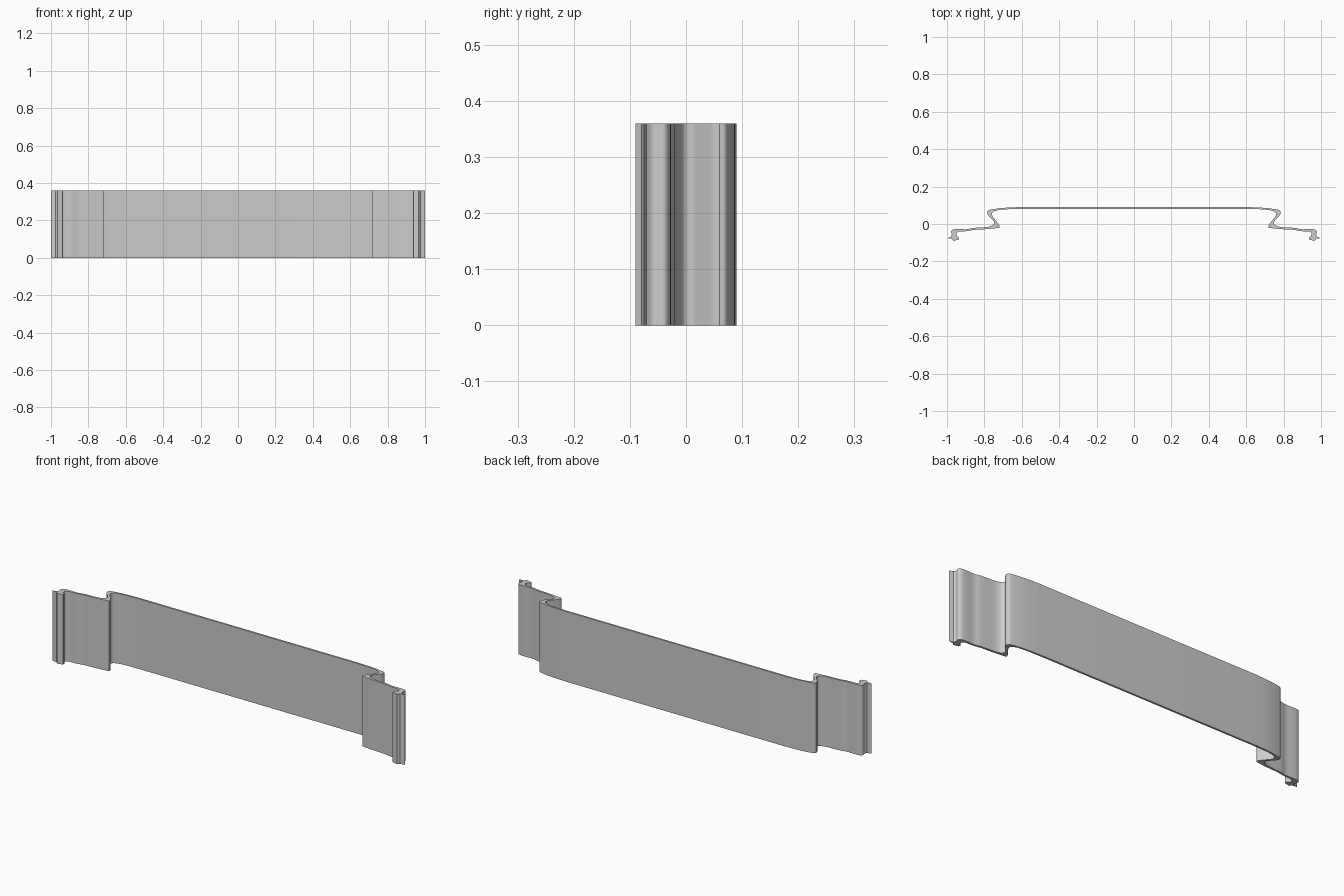
import bpy, bmesh
from mathutils import Vector

if "Cube" in bpy.data.objects:
    bpy.data.objects.remove(bpy.data.objects["Cube"])

HEIGHT = 0.36

def smooth_run(pts, steps=4):
    """Catmull-Rom curve through pts, without the last point."""
    p = [Vector(q) for q in pts]
    p = [2 * p[0] - p[1]] + p + [2 * p[-1] - p[-2]]
    out = []
    for a, b, c, d in zip(p, p[1:], p[2:], p[3:]):
        for i in range(steps):
            t = i / steps
            out.append(0.5 * (2 * b + (c - a) * t + (2 * a - 5 * b + 4 * c - d) * t * t
                              + (3 * b - a - 3 * c + d) * t ** 3))
    return out

# Right half of the strip section: smooth runs that meet at sharp corners
runs = [
    # flat back, rounded shoulder
    [(0, 0.09), (0.62, 0.09)],
    [(0.62, 0.09), (0.70, 0.086), (0.755, 0.079), (0.78, 0.072), (0.785, 0.06)],
    # outer side of the neck, back face of the flange
    [(0.785, 0.06), (0.778, 0.045), (0.755, 0.02), (0.748, 0.008), (0.755, -0.006),
     (0.785, -0.016), (0.86, -0.021), (0.895, -0.028), (0.935, -0.027),
     (0.965, -0.029), (0.978, -0.039), (0.974, -0.058), (0.98, -0.070)],
    # thin outer lip
    [(0.98, -0.070), (1.0, -0.075)],
    [(1.0, -0.075), (0.975, -0.079)],
    # hooked foot
    [(0.975, -0.079), (0.965, -0.09)],
    [(0.965, -0.09), (0.937, -0.083)],
    [(0.937, -0.083), (0.936, -0.073), (0.947, -0.064), (0.949, -0.049), (0.935, -0.040)],
    # front face of the flange and front of the neck
    [(0.935, -0.040), (0.89, -0.038), (0.85, -0.031), (0.78, -0.027), (0.72, -0.02)],
    [(0.72, -0.02), (0.72, -0.008), (0.735, 0.014), (0.757, 0.042), (0.757, 0.06),
     (0.735, 0.072), (0.69, 0.078), (0.62, 0.08)],
]
half = [q for r in runs for q in smooth_run(r, 1 if len(r) == 2 else 4)]
half += [Vector((0.62, 0.08)), Vector((0, 0.08))]

# Mirror the half section and extrude it upward
section = half + [Vector((-q.x, q.y)) for q in reversed(half[1:-1])]
bm = bmesh.new()
face = bm.faces.new([bm.verts.new((q.x, q.y, 0)) for q in section])
new = bmesh.ops.extrude_face_region(bm, geom=[face])["geom"]
bmesh.ops.translate(bm, vec=(0, 0, HEIGHT),
                    verts=[v for v in new if isinstance(v, bmesh.types.BMVert)])
bmesh.ops.remove_doubles(bm, verts=bm.verts, dist=1e-5)
bmesh.ops.recalc_face_normals(bm, faces=bm.faces)
mesh = bpy.data.meshes.new("profile_strip")
bm.to_mesh(mesh)
bm.free()
strip = bpy.data.objects.new("profile_strip", mesh)
bpy.context.collection.objects.link(strip)
bpy.context.view_layer.objects.active = strip
strip.select_set(True)
bpy.ops.object.shade_smooth_by_angle(angle=0.6)
